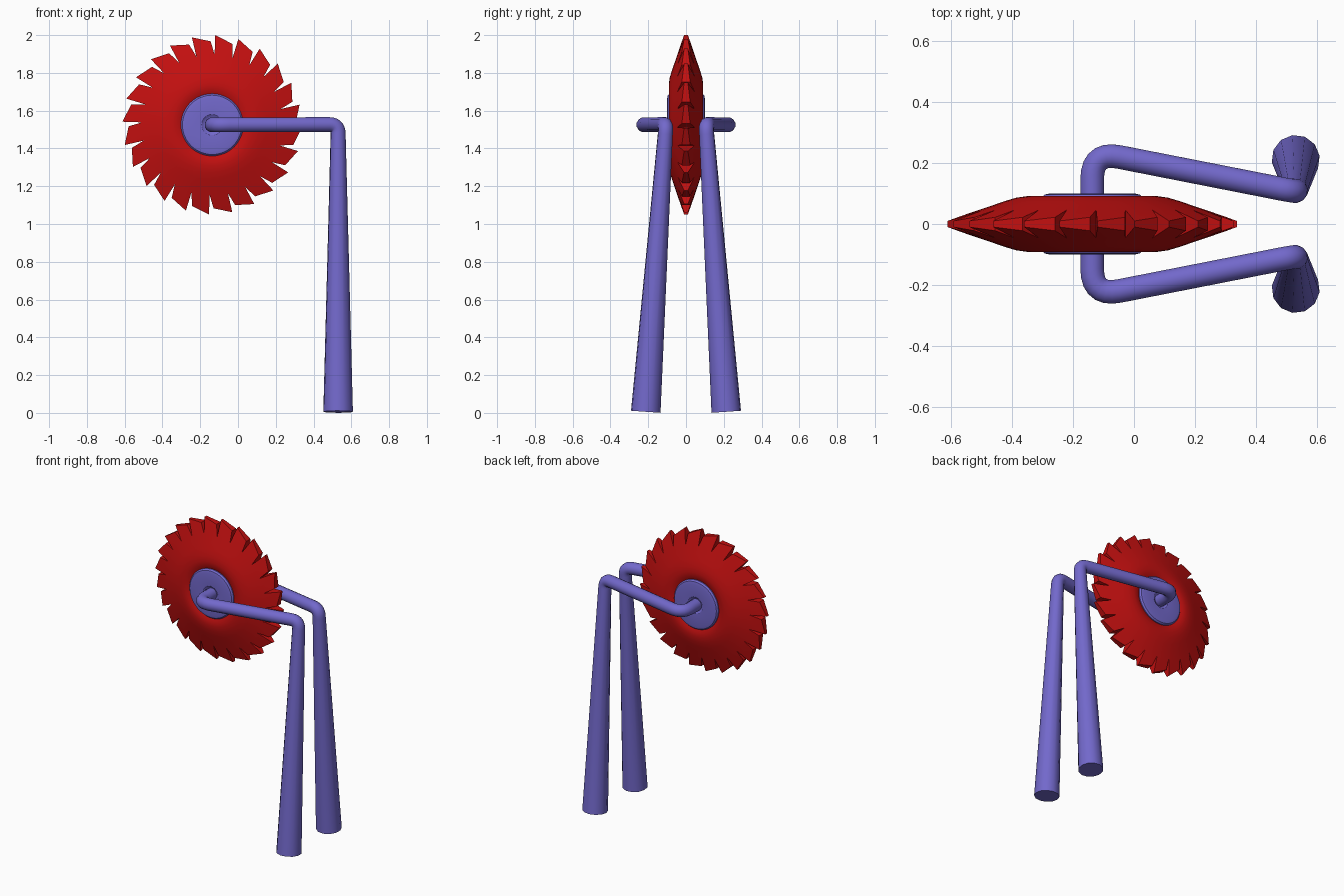
import bpy, bmesh, math
from mathutils import Vector

if "Cube" in bpy.data.objects:
    bpy.data.objects.remove(bpy.data.objects["Cube"])

CX, CZ = -0.137, 1.525   # wheel centre


def material(name, rgb):
    m = bpy.data.materials.new(name)
    m.diffuse_color = (*rgb, 1)
    m.use_nodes = True
    m.node_tree.nodes["Principled BSDF"].inputs["Base Color"].default_value = m.diffuse_color
    return m


RED = material("blade red", (0.55, 0.005, 0.005))
PURPLE = material("frame purple", (0.17, 0.14, 0.6))


def finish(bm, name, mat, angle=35):
    bmesh.ops.recalc_face_normals(bm, faces=bm.faces)
    me = bpy.data.meshes.new(name)
    bm.to_mesh(me)
    bm.free()
    ob = bpy.data.objects.new(name, me)
    bpy.context.collection.objects.link(ob)
    me.materials.append(mat)
    bpy.ops.object.select_all(action='DESELECT')
    ob.select_set(True)
    bpy.context.view_layer.objects.active = ob
    bpy.ops.object.shade_smooth_by_angle(angle=math.radians(angle))
    return ob


def polar(r, deg, y):
    a = math.radians(deg)
    return Vector((CX + r * math.cos(a), y, CZ + r * math.sin(a)))


def bridge(bm, a, b):
    n = len(a)
    for i in range(n):
        bm.faces.new((a[i], a[(i + 1) % n], b[(i + 1) % n], b[i]))


# Saw blade: domed disc with 24 raked teeth
TEETH, START = 24, 88
STEP = 360 / TEETH
DOME = [(0.14, 0.07), (0.165, 0.08), (0.185, 0.089), (0.215, 0.091), (0.25, 0.086),
        (0.29, 0.074), (0.33, 0.06), (0.372, 0.046)]
bm = bmesh.new()
rims = []
for s in (-1, 1):
    rings = [[bm.verts.new(polar(r, START + i * STEP / 2, s * y)) for i in range(TEETH * 2)]
             for r, y in DOME]
    for a, b in zip(rings, rings[1:]):
        bridge(bm, a, b)
    edge = rings[-1]
    tips, trails = [], []
    for k in range(TEETH):
        ang = START + k * STEP
        tip = bm.verts.new(polar(0.475, ang, s * 0.01))
        trail = bm.verts.new(polar(0.442, ang - STEP + 3, s * 0.022))
        low, mid, high = edge[2 * k - 2], edge[2 * k - 1], edge[2 * k]
        bm.faces.new((low, trail, mid))
        bm.faces.new((mid, trail, tip))
        bm.faces.new((mid, tip, high))
        tips.append(tip)
        trails.append(trail)
    rims.append((edge, tips, trails))
(e0, t0, r0), (e1, t1, r1) = rims
for k in range(TEETH):
    bm.faces.new((e0[2 * k], t0[k], t1[k], e1[2 * k]))
    bm.faces.new((t0[k], r0[k], r1[k], t1[k]))
    bm.faces.new((r0[k], e0[2 * k - 2], e1[2 * k - 2], r1[k]))
finish(bm, "saw_blade", RED)

# Hub: turned disc with bevelled edge and a dimple around the axle
HUB = [(0.035, 0.085), (0.045, 0.088), (0.055, 0.096), (0.14, 0.1), (0.157, 0.096), (0.165, 0.086)]
HUB = [(r, -y) for r, y in HUB] + [(r, y) for r, y in reversed(HUB)]
bm = bmesh.new()
rings = [[bm.verts.new(polar(r, i * 7.5, y)) for i in range(48)] for r, y in HUB]
for a, b in zip(rings, rings[1:]):
    bridge(bm, a, b)
bm.faces.new(rings[0])
bm.faces.new(rings[-1])
finish(bm, "hub", PURPLE)


def rounded(p, c, q, d, n=7):
    """Points rounding corner c, starting d away from it."""
    a = c + (p - c).normalized() * d
    b = c + (q - c).normalized() * d
    ts = [i / n for i in range(n + 1)]
    return [a * (1 - t) ** 2 + c * 2 * t * (1 - t) + b * t * t for t in ts]


def tube(name, pts, radii, mat, sides=12):
    bm = bmesh.new()
    prev, rings, old = None, [], None
    for i, p in enumerate(pts):
        t = (pts[min(i + 1, len(pts) - 1)] - pts[max(i - 1, 0)]).normalized()
        if prev is None:
            u = Vector((0, 0, 1))
        else:
            u = old.rotation_difference(t) @ prev
        u = (u - t * u.dot(t)).normalized()
        v = t.cross(u)
        prev, old = u, t
        ring = []
        for k in range(sides):
            a = 2 * math.pi * (k + 0.5) / sides
            ring.append(bm.verts.new(p + (u * math.cos(a) + v * math.sin(a)) * radii[i]))
        rings.append(ring)
    for a, b in zip(rings, rings[1:]):
        bridge(bm, a, b)
    bm.faces.new(rings[0])
    bm.faces.new(rings[-1])
    return finish(bm, name, mat, 40)


# Two bent arms running from the axle into tapered legs
for name, s in (("front_arm_and_leg", -1), ("back_arm_and_leg", 1)):
    axle = Vector((CX, s * 0.07, CZ))
    bend = Vector((CX, s * 0.237, CZ))
    elbow = Vector((0.53, s * 0.106, CZ + 0.002))
    foot = Vector((0.53, s * 0.213, 0.006))
    pts = [axle] + rounded(axle, bend, elbow, 0.09) + rounded(bend, elbow, foot, 0.05) + [foot]
    tube(name, pts, [0.04] * (len(pts) - 1) + [0.079], PURPLE)
